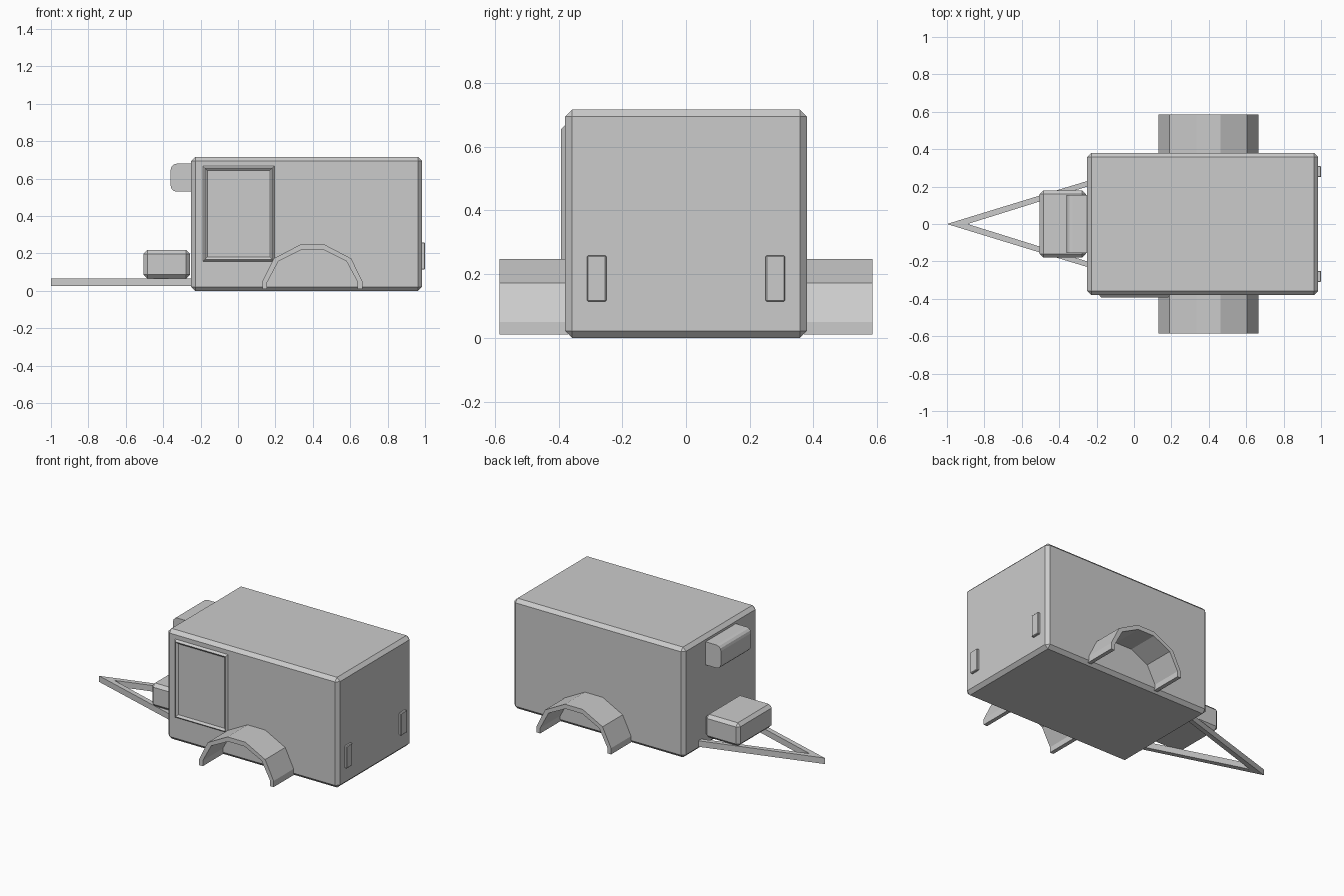
import bpy, bmesh

if "Cube" in bpy.data.objects:
    bpy.data.objects.remove(bpy.data.objects["Cube"])


def finish(name, bm):
    bmesh.ops.recalc_face_normals(bm, faces=bm.faces)
    me = bpy.data.meshes.new(name)
    bm.to_mesh(me)
    bm.free()
    ob = bpy.data.objects.new(name, me)
    bpy.context.collection.objects.link(ob)
    return ob


def box(name, x, y, z, bevel=0, segments=1, pick=lambda e: True):
    bm = bmesh.new()
    bmesh.ops.create_cube(bm, size=1)
    for v in bm.verts:
        v.co = [r[0] + (c + 0.5) * (r[1] - r[0]) for c, r in zip(v.co, (x, y, z))]
    if bevel:
        bmesh.ops.bevel(bm, geom=[e for e in bm.edges if pick(e)], offset=bevel,
                        segments=segments, profile=0.5, affect='EDGES')
    return finish(name, bm)


def extrude(name, points, vec):
    bm = bmesh.new()
    face = bm.faces.new([bm.verts.new(p) for p in points])
    ext = bmesh.ops.extrude_face_region(bm, geom=[face])
    bmesh.ops.translate(bm, vec=vec, verts=[g for g in ext['geom'] if isinstance(g, bmesh.types.BMVert)])
    # keep the starting cap so the solid is closed
    if face not in bm.faces:
        bmesh.ops.holes_fill(bm, edges=bm.edges[:])
    return finish(name, bm)


def mirror_y(ob):
    ob.modifiers.new("Mirror", 'MIRROR').use_axis = (False, True, False)


# Cabin shell with chamfered edges
box("cabin_body", (-0.25, 0.985), (-0.379, 0.379), (0, 0.717), 0.022)

# Side door: raised ridge frame around a panel
bm = bmesh.new()
loops = []
for inset, y in ((0, -0.376), (0.014, -0.392), (0.027, -0.381)):
    x0, x1, z0, z1 = -0.19 + inset, 0.197 - inset, 0.155 + inset, 0.67 - inset
    loops.append([bm.verts.new((x, y, z)) for x, z in ((x0, z0), (x1, z0), (x1, z1), (x0, z1))])
for a, b in zip(loops, loops[1:]):
    for i in range(4):
        j = (i + 1) % 4
        bm.faces.new((a[i], a[j], b[j], b[i]))
bm.faces.new(loops[-1])
bm.faces.new(loops[0][::-1])
finish("side_door", bm)

# Wheel arches: faceted band, half profile mirrored about the axle
axle = 0.398
outer = [(0.268, 0.01), (0.268, 0.05), (0.207, 0.173), (0.064, 0.248)]
inner = [(0.242, 0.01), (0.242, 0.046), (0.182, 0.158), (0.060, 0.219)]
half = lambda pts, s: [(axle + s * x, -0.37, z) for x, z in pts]
profile = half(outer, -1) + half(outer, 1)[::-1] + half(inner, 1) + half(inner, -1)[::-1]
mirror_y(extrude("wheel_arch", profile, (0, -0.215, 0)))

# A-frame drawbar
bar = [(-1, 0), (-0.24, 0.233), (-0.24, 0.203), (-0.89, 0),
       (-0.24, -0.203), (-0.24, -0.233)]
extrude("drawbar", [(x, y, 0.026) for x, y in bar], (0, 0, 0.039))

# Front storage box
box("storage_box", (-0.505, -0.257), (-0.18, 0.18), (0.067, 0.218), 0.02)

# Air conditioner with rounded long front edges
box("air_conditioner", (-0.36, -0.24), (-0.155, 0.155), (0.53, 0.68), 0.032, 3,
    lambda e: all(v.co.x < -0.35 for v in e.verts) and
    abs(e.verts[0].co.y - e.verts[1].co.y) > 0.1)

# Tail lights
mirror_y(box("tail_light", (0.98, 1.0), (0.25, 0.311), (0.114, 0.259), 0.004))
